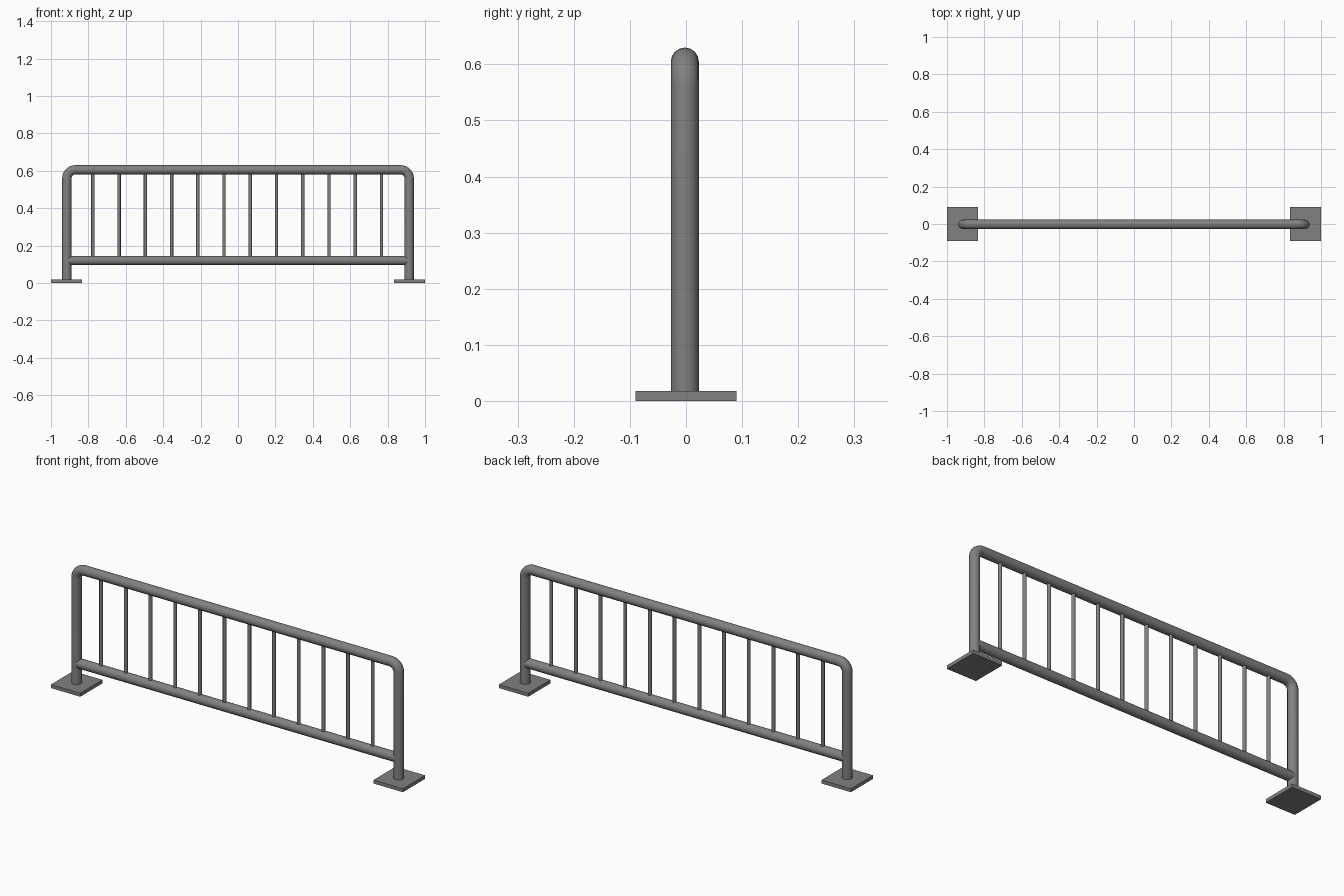
import bpy, math
from mathutils import Vector

cube = bpy.data.objects.get("Cube")
if cube:
    bpy.data.objects.remove(cube, do_unlink=True)

steel = bpy.data.materials.new("grey_steel")
steel.use_nodes = True
GREY = (0.22, 0.22, 0.22, 1)
steel.diffuse_color = GREY
steel.node_tree.nodes["Principled BSDF"].inputs["Base Color"].default_value = GREY

POST_X, TOP_Z, BEND, TUBE_Y = 0.915, 0.605, 0.045, -0.002


def finish(obj, name, smooth=True):
    obj.name = name
    obj.data.materials.clear()
    obj.data.materials.append(steel)
    if smooth:
        bpy.ops.object.select_all(action='DESELECT')
        obj.select_set(True)
        bpy.context.view_layer.objects.active = obj
        bpy.ops.object.shade_smooth_by_angle(angle=math.radians(40))


def rod(name, start, end, radius, sides):
    start, end = Vector(start), Vector(end)
    axis = end - start
    bpy.ops.mesh.primitive_cylinder_add(
        vertices=sides, radius=radius, depth=axis.length, location=(start + end) / 2,
        rotation=axis.to_track_quat('Z', 'Y').to_euler())
    finish(bpy.context.object, name)


# Bent tube: both posts and the top rail in one sweep
path = [(-POST_X, 0.01)]
for side, first in ((-1, 180), (1, 90)):
    cx, cz = side * (POST_X - BEND), TOP_Z - BEND
    for i in range(9):
        a = math.radians(first - 90 * i / 8)
        path.append((cx + BEND * math.cos(a), cz + BEND * math.sin(a)))
path.append((POST_X, 0.01))

curve = bpy.data.curves.new("frame_tube", 'CURVE')
curve.dimensions = '3D'
curve.bevel_depth = 0.025
curve.bevel_resolution = 6
curve.use_fill_caps = True
spline = curve.splines.new('POLY')
spline.points.add(len(path) - 1)
for point, (x, z) in zip(spline.points, path):
    point.co = (x, TUBE_Y, z, 1)
tube = bpy.data.objects.new("frame_tube", curve)
bpy.context.collection.objects.link(tube)
bpy.ops.object.select_all(action='DESELECT')
tube.select_set(True)
bpy.context.view_layer.objects.active = tube
bpy.ops.object.convert(target='MESH')
finish(bpy.context.object, "frame_tube")

# Lower rail between the posts
rod("lower_rail", (-POST_X, TUBE_Y, 0.12), (POST_X, TUBE_Y, 0.12), 0.0245, 24)

# Evenly spaced upright bars
for i in range(12):
    x = -0.776 + i * 0.1403
    rod(f"upright_bar_{i + 1}", (x, TUBE_Y, 0.12), (x, TUBE_Y, TOP_Z), 0.009, 12)

# Square foot plates
for name, side in (("right_foot_plate", -1), ("left_foot_plate", 1)):
    bpy.ops.mesh.primitive_cube_add(size=1, location=(side * 0.9165, 0, 0.009))
    plate = bpy.context.object
    plate.scale = (0.167, 0.18, 0.018)
    bpy.ops.object.transform_apply(location=False, rotation=False, scale=True)
    finish(plate, name, smooth=False)
